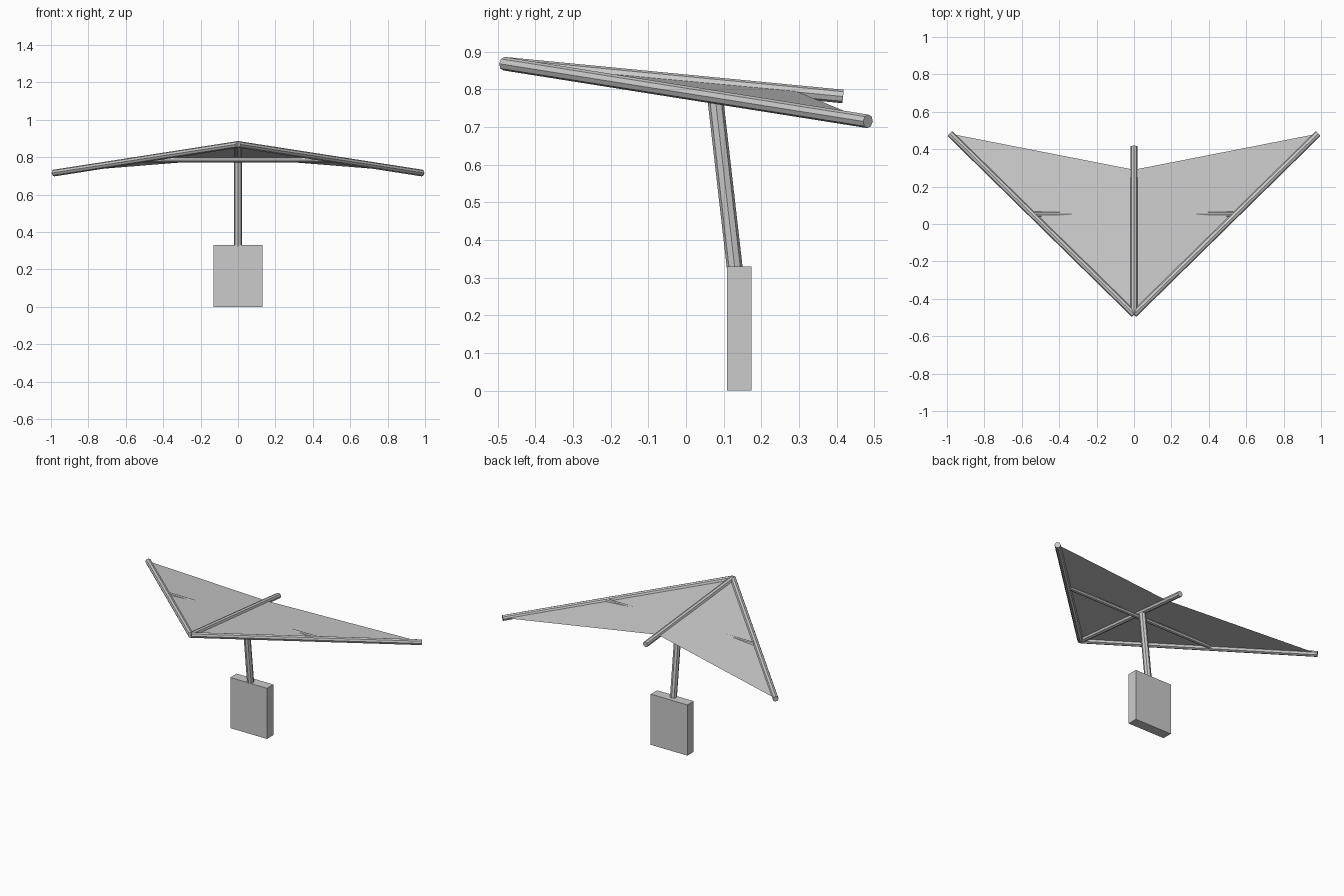
import bpy, bmesh
from mathutils import Vector

if "Cube" in bpy.data.objects:
    bpy.data.objects.remove(bpy.data.objects["Cube"])


def tube(name, a, b, radius, sides=8):
    a, b = Vector(a), Vector(b)
    d = b - a
    bpy.ops.mesh.primitive_cylinder_add(vertices=sides, radius=radius,
                                        depth=d.length, location=(a + b) / 2)
    ob = bpy.context.object
    ob.rotation_euler = d.to_track_quat('Z', 'Y').to_euler()
    ob.name = name
    return ob


nose = (0, -0.483, 0.868)
keel_rear = (0, 0.29, 0.796)

# Frame tubes
tube("keel", nose, (0, 0.417, 0.781), 0.018)
for side, label in ((-1, "left"), (1, "right")):
    tube(label + "_leading_edge", nose, (side * 0.984, 0.483, 0.715), 0.018)
tube("cross_bar", (-0.53, 0.053, 0.785), (0.53, 0.053, 0.785), 0.013)

# Hanging post
tube("post", (0, 0.075, 0.80), (0, 0.131, 0.312), 0.021)

# Sail: two triangles folded along the keel
bm = bmesh.new()
n, r = bm.verts.new(nose), bm.verts.new(keel_rear)
left = bm.verts.new((-0.984, 0.483, 0.717))
right = bm.verts.new((0.984, 0.483, 0.717))
bm.faces.new((n, right, r))
bm.faces.new((n, r, left))
mesh = bpy.data.meshes.new("sail")
bm.to_mesh(mesh)
bm.free()
bpy.context.collection.objects.link(bpy.data.objects.new("sail", mesh))

# Hanging block
bpy.ops.mesh.primitive_cube_add(size=1, location=(0, 0.142, 0.165))
block = bpy.context.object
block.name = "hanging_block"
block.scale = (0.264, 0.065, 0.33)
